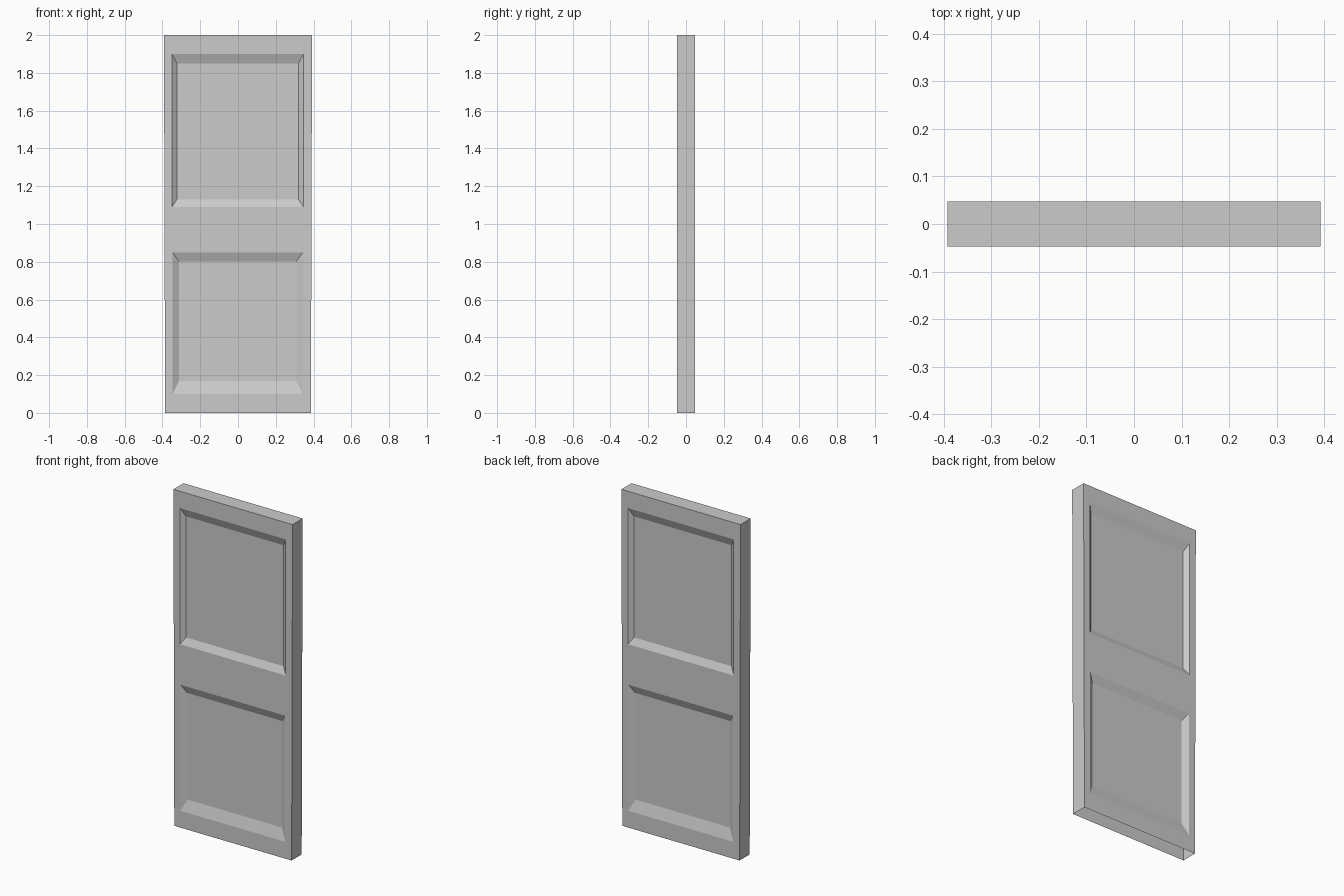
import bpy, bmesh

if "Cube" in bpy.data.objects:
    bpy.data.objects.remove(bpy.data.objects["Cube"])

HALF_T = 0.0475      # half the door thickness
DEPTH = 0.02         # panel recess depth

bm = bmesh.new()
rows = [0, 0.10, 0.85, 1.09, 1.90, 2.0]
# sunken floor of each panel, keyed by row: x0, x1, z0, z1
floors = {1: (-0.313, 0.309, 0.168, 0.802), 3: (-0.323, 0.32, 1.13, 1.85)}


def door_face(s):
    """One face of the door; s = 1 front, -1 the same face turned round."""
    def vert(x, y, z):
        return bm.verts.new((s * x, s * y, z))

    grid = []
    for z in rows:
        edge = 0.386 + 0.003 * z
        inner = 0.349 if z > 1 else 0.346
        grid.append([vert(x, -HALF_T, z) for x in (-edge, -inner, inner - 0.002, edge)])
    for r in range(5):
        for c in range(3):
            quad = [grid[r][c], grid[r][c + 1], grid[r + 1][c + 1], grid[r + 1][c]]
            if c == 1 and r in floors:
                # recessed panel with sloping borders
                x0, x1, z0, z1 = floors[r]
                y = -HALF_T + DEPTH
                low = [vert(x0, y, z0), vert(x1, y, z0), vert(x1, y, z1), vert(x0, y, z1)]
                bm.faces.new(low)
                for i in range(4):
                    j = (i + 1) % 4
                    bm.faces.new((quad[i], quad[j], low[j], low[i]))
            else:
                bm.faces.new(quad)
    return grid


front, back = door_face(1), door_face(-1)

# side edges and top edge; the underside stays open
for a, b in ((front, back), (back, front)):
    for r in range(5):
        bm.faces.new((a[r][3], b[r][0], b[r + 1][0], a[r + 1][3]))
bm.faces.new(front[-1] + back[-1])

bmesh.ops.recalc_face_normals(bm, faces=bm.faces)
mesh = bpy.data.meshes.new("door_panel")
bm.to_mesh(mesh)
bm.free()
bpy.context.collection.objects.link(bpy.data.objects.new("door_panel", mesh))
